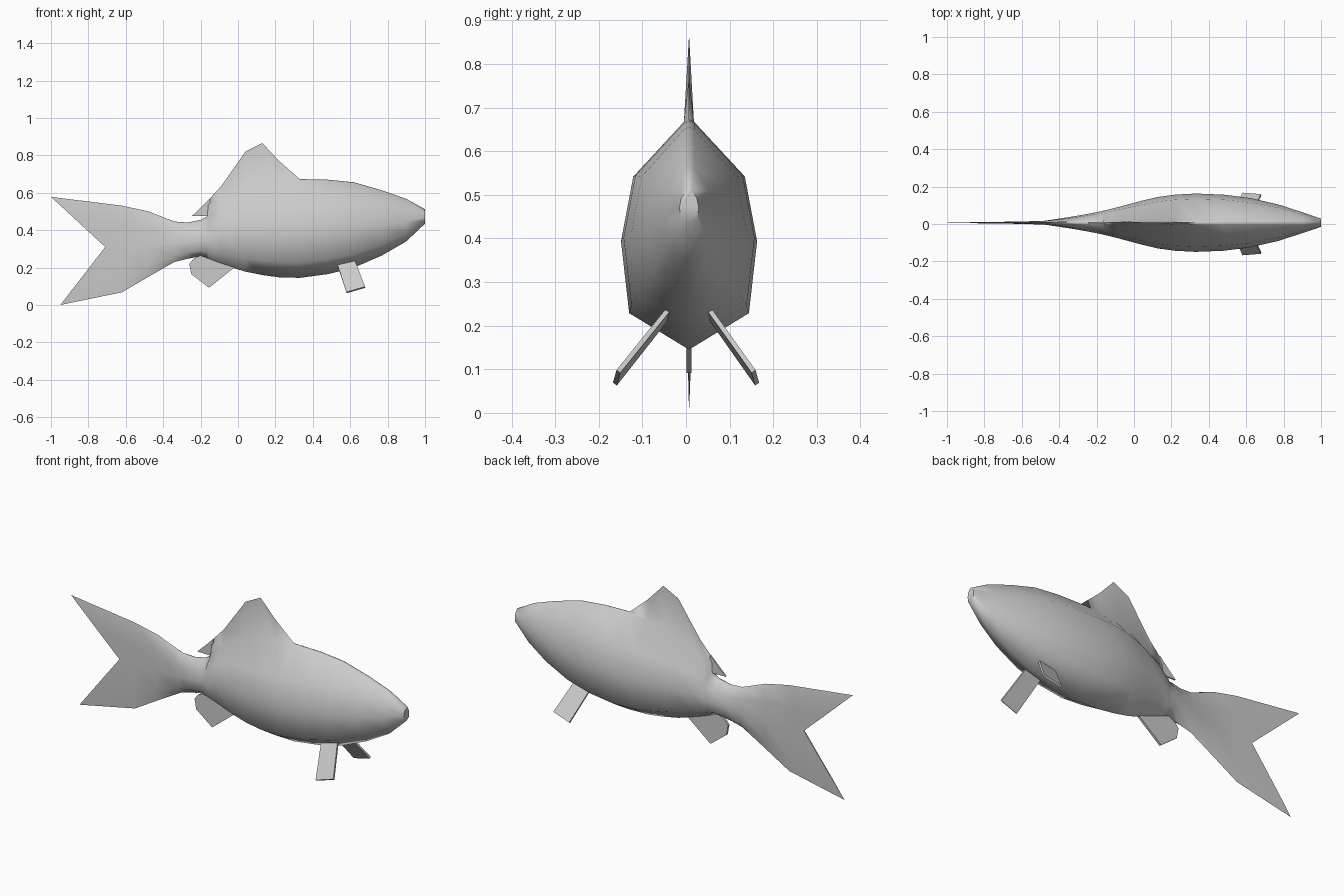
import bpy, bmesh, math
from mathutils import Vector

if "Cube" in bpy.data.objects:
    bpy.data.objects.remove(bpy.data.objects["Cube"])

CY = 0.007  # the fish sits very slightly off the centre plane

grey = bpy.data.materials.new("fish_grey")
grey.diffuse_color = (0.6, 0.6, 0.6, 1)
grey.use_nodes = True
grey.node_tree.nodes["Principled BSDF"].inputs["Base Color"].default_value = grey.diffuse_color


def finish(name, bm, angle):
    bmesh.ops.recalc_face_normals(bm, faces=bm.faces[:])
    me = bpy.data.meshes.new(name)
    bm.to_mesh(me)
    bm.free()
    ob = bpy.data.objects.new(name, me)
    bpy.context.collection.objects.link(ob)
    me.materials.append(grey)
    bpy.ops.object.select_all(action='DESELECT')
    ob.select_set(True)
    bpy.context.view_layer.objects.active = ob
    bpy.ops.object.shade_smooth_by_angle(angle=math.radians(angle))
    return ob


# Half cross-section: (width fraction, height fraction), from shoulder to keel
SECTION = [(0.82, 0.76), (1.0, 0.476), (0.88, 0.16)]

# Stations: x, bottom z, top z of the body, half width, ridge z (dorsal fin)
STATIONS = [
    (1.00, 0.435, 0.510, 0.022, 0.512),
    (0.90, 0.340, 0.562, 0.056, 0.567),
    (0.77, 0.265, 0.608, 0.098, 0.613),
    (0.62, 0.200, 0.650, 0.132, 0.656),
    (0.48, 0.165, 0.664, 0.150, 0.670),
    (0.33, 0.145, 0.667, 0.156, 0.673),
    (0.22, 0.148, 0.664, 0.150, 0.770),
    (0.13, 0.160, 0.650, 0.138, 0.866),
    (0.04, 0.178, 0.625, 0.117, 0.820),
    (-0.09, 0.218, 0.555, 0.082, 0.635),
    (-0.16, 0.245, 0.485, 0.065, 0.560),
    (-0.165, 0.247, 0.468, 0.064, 0.474),
    (-0.20, 0.260, 0.449, 0.056, 0.455),
    (-0.27, 0.247, 0.436, 0.043, 0.441),
    (-0.34, 0.230, 0.441, 0.031, 0.446),
    (-0.48, 0.150, 0.496, 0.010, 0.501),
    (-0.62, 0.068, 0.526, 0.006, 0.531),
]


def ring(x, zb, zt, w, zr):
    neck = min(0.012, w * 0.25)
    half = [(neck, zt)] + [(w * a, zb + t * (zt - zb)) for a, t in SECTION]
    pts = [(0, zr)] + half + [(0, zb)] + [(-y, z) for y, z in reversed(half)]
    return [(x, y + CY, z) for y, z in pts]


def fork_ring():
    """Trailing edge of the forked tail."""
    mid, top, low = Vector((-0.71, 0.31)), Vector((-1, 0.578)), Vector((-0.95, 0.0))
    half = []
    for a, t in [(0.3, 0.97)] + SECTION:
        p = mid.lerp(top, (t - 0.476) / 0.524) if t >= 0.476 else mid.lerp(low, (0.476 - t) / 0.476)
        half.append((p.x, 0.003 * a, p.y))
    pts = [(top.x, 0, top.y)] + half + [(low.x, 0, low.y)] + [(x, -y, z) for x, y, z in reversed(half)]
    return [(x, y + CY, z) for x, y, z in pts]


# Body, dorsal fin and tail in one loft
bm = bmesh.new()
rings = [[bm.verts.new(p) for p in pts] for pts in [ring(*s) for s in STATIONS] + [fork_ring()]]
n = len(rings[0])
for a, b in zip(rings, rings[1:]):
    for i in range(n):
        j = (i + 1) % n
        bm.faces.new((a[i], a[j], b[j], b[i]))
bm.faces.new(rings[0])
# Close the tail edge by bridging its two sides
r = rings[-1]
half_n = n // 2
bm.faces.new((r[0], r[1], r[n - 1]))
for i in range(1, half_n - 1):
    bm.faces.new((r[i], r[i + 1], r[n - i - 1], r[n - i]))
bm.faces.new((r[half_n - 1], r[half_n], r[half_n + 1]))
finish("fish_body", bm, 65)


def plate(name, outline, thickness, normal):
    """Thin fin from an outline of 3D points, thickened along the normal."""
    bm = bmesh.new()
    off = Vector(normal).normalized() * thickness / 2
    a = [bm.verts.new(Vector(p) + off) for p in outline]
    b = [bm.verts.new(Vector(p) - off) for p in outline]
    bm.faces.new(a)
    bm.faces.new(list(reversed(b)))
    for i in range(len(a)):
        j = (i + 1) % len(a)
        bm.faces.new((a[i], b[i], b[j], a[j]))
    return finish(name, bm, 30)


# Trailing lobe of the dorsal fin
plate("dorsal_fin_lobe",
      [(x, CY, z) for x, z in [(-0.15, 0.57), (-0.205, 0.515), (-0.245, 0.477), (-0.15, 0.475)]],
      0.008, (0, 1, 0))

# Anal fin under the tail root
plate("anal_fin",
      [(x, CY, z) for x, z in [(-0.02, 0.20), (-0.02, 0.26), (-0.19, 0.27), (-0.24, 0.245),
                               (-0.26, 0.22), (-0.25, 0.165), (-0.155, 0.092)]],
      0.012, (0, 1, 0))

# Paired pectoral fins, splayed down and outward
for side, name in ((1, "pectoral_fin_left"), (-1, "pectoral_fin_right")):
    pts = [(0.525, 0.037, 0.235), (0.62, 0.037, 0.25), (0.68, 0.155, 0.095), (0.58, 0.163, 0.066)]
    pts = [(x, side * y + (CY if y < 0.1 else 0), z) for x, y, z in pts]
    u, v = Vector(pts[1]) - Vector(pts[0]), Vector(pts[3]) - Vector(pts[0])
    plate(name, pts, 0.011, u.cross(v))
